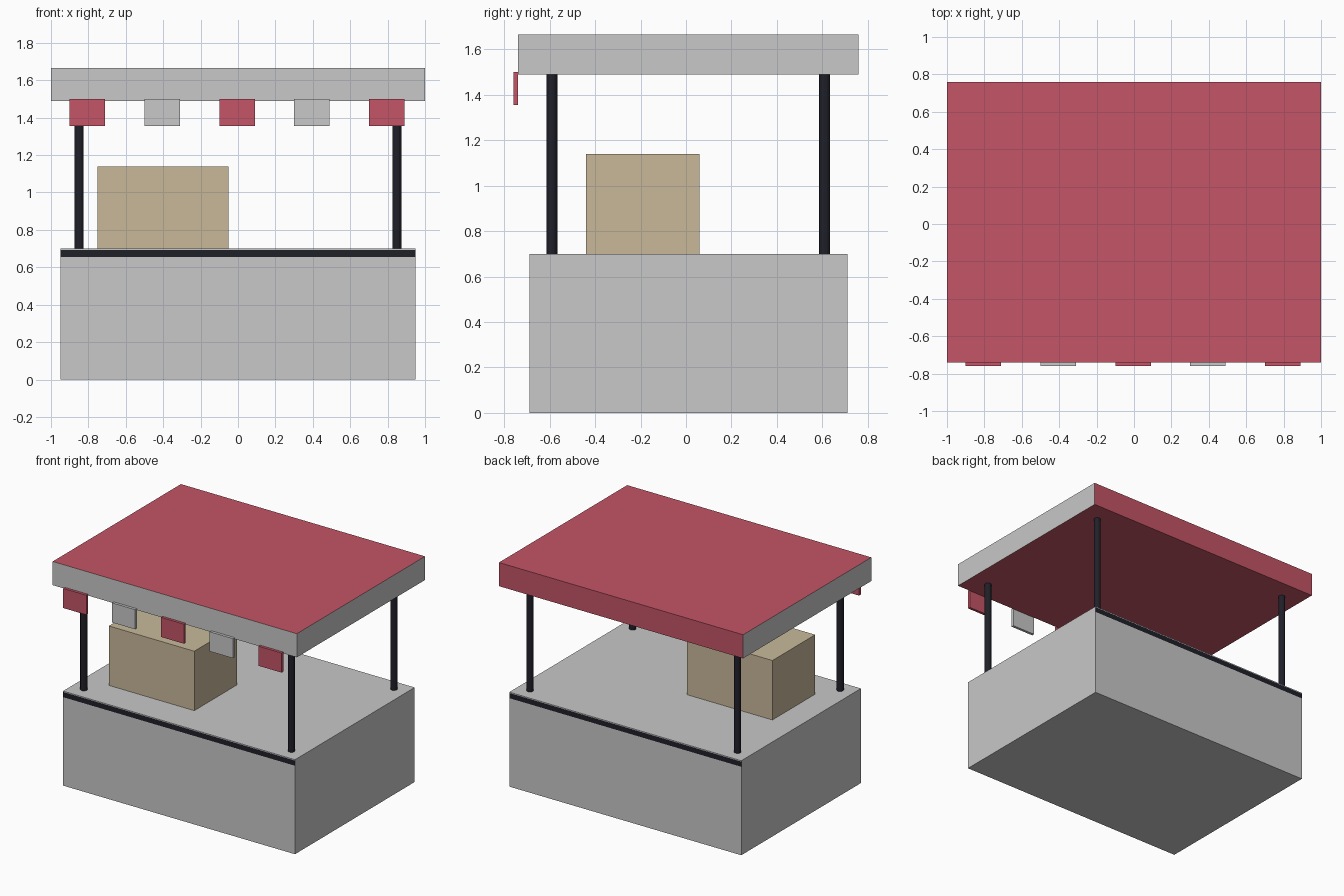
import bpy, bmesh, math
from mathutils import Matrix

if "Cube" in bpy.data.objects:
    bpy.data.objects.remove(bpy.data.objects["Cube"])


def material(name, rgb):
    m = bpy.data.materials.new(name)
    m.diffuse_color = (*rgb, 1)
    m.use_nodes = True
    m.node_tree.nodes["Principled BSDF"].inputs["Base Color"].default_value = m.diffuse_color
    return m


RED = material("red", (0.552, 0.089, 0.133))
GREY = material("light grey", (0.578, 0.578, 0.578))
DARK = material("near black", (0.014, 0.014, 0.022))
TAN = material("tan", (0.578, 0.485, 0.323))


def finish(name, bm, mats):
    me = bpy.data.meshes.new(name)
    bm.to_mesh(me)
    bm.free()
    for m in mats:
        me.materials.append(m)
    ob = bpy.data.objects.new(name, me)
    bpy.context.collection.objects.link(ob)
    return ob


def box(lo, hi):
    bm = bmesh.new()
    size = [b - a for a, b in zip(lo, hi)]
    mid = [(a + b) / 2 for a, b in zip(lo, hi)]
    bmesh.ops.create_cube(bm, size=1, matrix=Matrix.Translation(mid) @ Matrix.Diagonal((*size, 1)))
    bm.normal_update()
    return bm


# counter, with a dark band cut into its front and back faces
bm = box((-0.95, -0.69, 0), (0.95, 0.71, 0.70))
for z in (0.655, 0.693):
    bmesh.ops.bisect_plane(bm, geom=bm.verts[:] + bm.edges[:] + bm.faces[:],
                           plane_co=(0, 0, z), plane_no=(0, 0, 1))
bm.normal_update()
for f in bm.faces:
    if abs(f.normal.y) > 0.9 and 0.655 < f.calc_center_median().z < 0.693:
        f.material_index = 1
finish("counter", bm, [GREY, DARK])

# crate standing on the counter
finish("counter_crate", box((-0.75, -0.44, 0.70), (-0.05, 0.06, 1.14)), [TAN])

# roof: grey on the front and both ends, red elsewhere
bm = box((-1, -0.74, 1.49), (1, 0.76, 1.665))
for f in bm.faces:
    if f.normal.y < -0.9 or abs(f.normal.x) > 0.9:
        f.material_index = 1
finish("roof", bm, [RED, GREY])

# four round posts
for side, x in (("left", -0.85), ("right", 0.85)):
    for end, y in (("front", -0.59), ("back", 0.61)):
        bm = bmesh.new()
        bmesh.ops.create_cone(bm, cap_ends=True, segments=12, radius1=0.024, radius2=0.024,
                              depth=0.79, matrix=Matrix.Translation((x, y, 1.095)))
        finish(f"{end}_{side}_post", bm, [DARK])

# hanging flags in alternating colours
for i in range(5):
    x = -0.805 + 0.4 * i
    finish(f"flag_{i + 1}", box((x - 0.095, -0.76, 1.355), (x + 0.095, -0.74, 1.50)),
           [GREY if i % 2 else RED])
